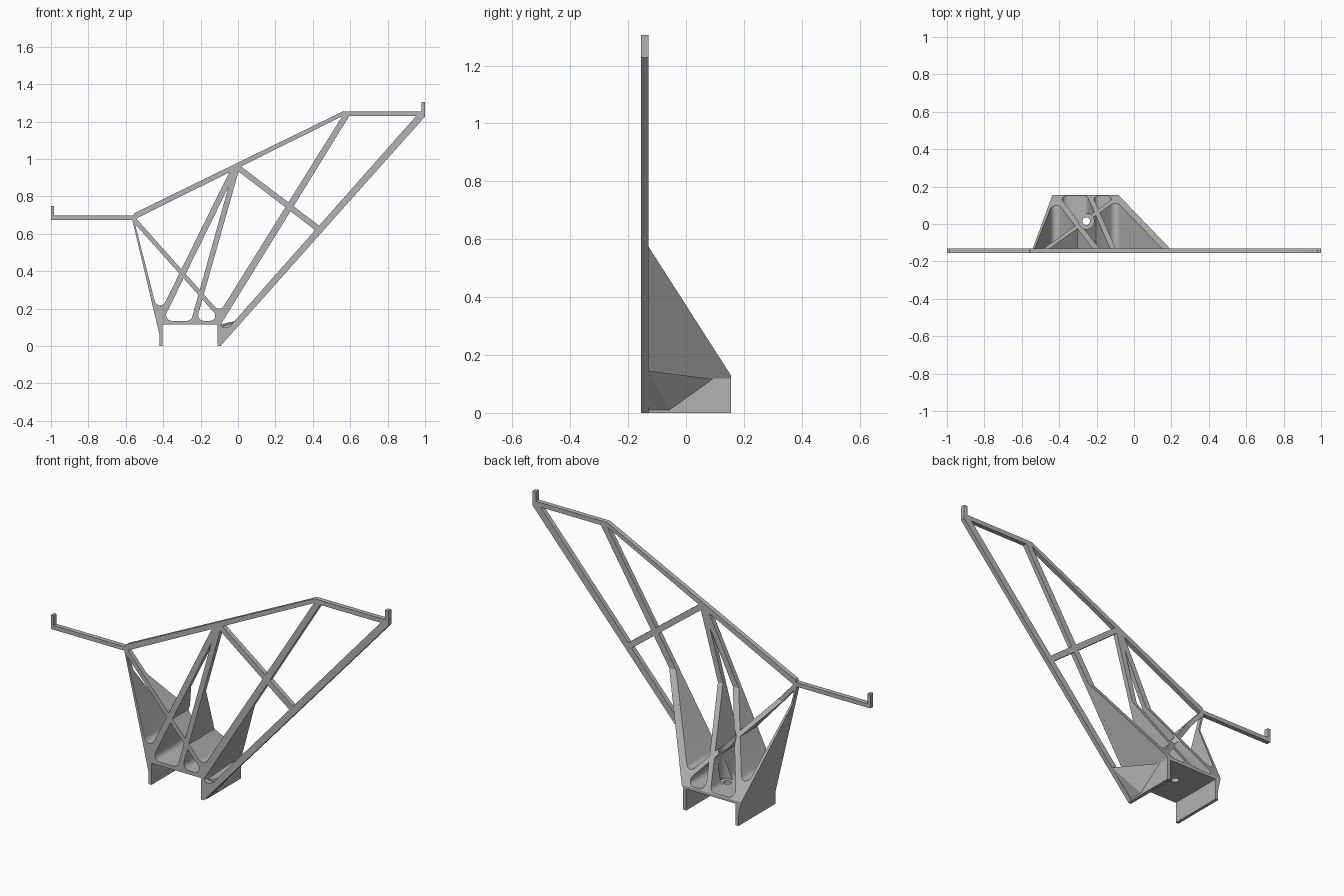
import bpy, bmesh, math
from mathutils import Vector, geometry

cube = bpy.data.objects.get("Cube")
if cube:
    bpy.data.objects.remove(cube)

grey = bpy.data.materials.new("matte grey")
grey.use_nodes = True
grey.diffuse_color = (0.45, 0.45, 0.45, 1)
grey.node_tree.nodes["Principled BSDF"].inputs["Base Color"].default_value = (0.45, 0.45, 0.45, 1)

FRONT, SEAM, BACK = -0.155, -0.13, 0.155

# Edges of the struts, as lines in the x-z plane
LINES = {
    "leg_in": ((-.55, .65), (-.44, .22)),
    "d_up": ((-.543, .68), (-.11, .195)), "d_lo": ((-.543, .644), (-.11, .159)),
    "b_left": ((-.04, .943), (-.393, .227)), "b_right": ((-.05, .853), (-.395, .15)),
    "c_left": ((-.05, .853), (-.243, .163)), "c_right": ((.003, .933), (-.19, .25)),
    "s_left": ((.553, 1.222), (-.088, .195)), "s_right": ((.59, 1.222), (-.08, .135)),
    "long_up": ((.95, 1.227), (-.035, .115)),
    "x_up": ((.01, .965), (.445, .635)), "x_lo": ((.003, .933), (.415, .618)),
    "rail_lo": ((-.543, .682), (.553, 1.227)), "arm_lo": ((0, 1.23), (1, 1.23)),
    "base_top": ((-1, .135), (1, .135)), "sill": ((-1, .1), (1, .1)),
}

# Openings, each bounded by a ring of strut edges
LEFT_HOLES = [
    ("leg_in", "d_lo", "b_left"),
    ("d_up", "rail_lo", "b_left"),
    ("d_up", "b_right", "c_left"),
    ("d_lo", "b_right", "base_top", "c_left"),
    ("c_right", "d_lo", "base_top"),
    ("d_up", "c_right", "x_lo", "s_left"),
    ("rail_lo", "x_up", "s_left"),
]
RIGHT_HOLES = [
    ("s_right", "x_up", "long_up", "arm_lo"),
    ("s_right", "x_lo", "long_up", "sill"),
]


def cross(a, b):
    (p, q), (r, s) = LINES[a], LINES[b]
    p, q, r, s = map(Vector, (p, q, r, s))
    d, e = q - p, s - r
    return p + d * ((r - p).cross(e) / d.cross(e))


def rounded(names):
    """Corner points of an opening, with its lowest corners filleted."""
    pts = [cross(n, names[(i + 1) % len(names)]) for i, n in enumerate(names)]
    out = []
    for i, p in enumerate(pts):
        a, b = pts[i - 1] - p, pts[(i + 1) % len(pts)] - p
        if p.y > 0.23:
            out.append(p)
            continue
        half = a.angle(b) / 2
        u, v = a.normalized(), b.normalized()
        reach = min(0.03 / math.tan(half), a.length * .45, b.length * .45)
        r = reach * math.tan(half)
        mid = (u + v).normalized()
        centre = p + mid * (reach / math.cos(half))
        start, end = p + u * reach - centre, p + v * reach - centre
        sweep = start.angle_signed(end)
        for k in range(9):
            t = -sweep * k / 8
            c, s = math.cos(t), math.sin(t)
            out.append(centre + Vector((start.x * c - start.y * s, start.x * s + start.y * c)))
    return out


def add(name, mesh):
    mesh.materials.clear()
    mesh.materials.append(grey)
    ob = bpy.data.objects.new(name, mesh)
    bpy.context.collection.objects.link(ob)
    return ob


def pierced_slab(name, outline, holes, y0, y1):
    """Extrude an outline with openings from y0 to y1."""
    cu = bpy.data.curves.new(name, 'CURVE')
    cu.dimensions, cu.fill_mode, cu.extrude = '2D', 'BOTH', (y1 - y0) / 2
    for ring in [outline] + [rounded(h) for h in holes]:
        sp = cu.splines.new('POLY')
        sp.points.add(len(ring) - 1)
        for point, p in zip(sp.points, ring):
            point.co = (p[0], p[1], 0, 1)
        sp.use_cyclic_u = True
    tmp = bpy.data.objects.new(name + "_curve", cu)
    bpy.context.collection.objects.link(tmp)
    dg = bpy.context.evaluated_depsgraph_get()
    mesh = bpy.data.meshes.new_from_object(tmp.evaluated_get(dg))
    bpy.data.objects.remove(tmp)
    bm = bmesh.new()
    bm.from_mesh(mesh)
    for v in bm.verts:
        v.co = (v.co.x, (y0 + y1) / 2 - v.co.z, v.co.y)
    bmesh.ops.remove_doubles(bm, verts=bm.verts, dist=1e-5)
    bmesh.ops.recalc_face_normals(bm, faces=bm.faces)
    bm.to_mesh(mesh)
    bm.free()
    return add(name, mesh)


def smooth(ob):
    bpy.ops.object.select_all(action='DESELECT')
    ob.select_set(True)
    bpy.context.view_layer.objects.active = ob
    bpy.ops.object.shade_smooth_by_angle(angle=math.radians(30))


# Flat front frame with two hooked arms
legs = [(-.42, .06), (-.42, 0), (-.403, 0), (-.403, .115), (-.11, .115), (-.11, 0)]
frame_outline = [(-1, .75), (-1, .675), (-.565, .675)] + legs + [
    (-.094, 0), (1, 1.227), (1, 1.305), (.98, 1.305), (.98, 1.254), (.56, 1.254),
    (-.555, .71), (-.56, .697), (-.983, .697), (-.983, .75)]
frame = pierced_slab("front_frame", frame_outline, LEFT_HOLES + RIGHT_HOLES, FRONT, SEAM)

# Deep base and fins behind the frame, trimmed by a sloping plane
fin_outline = [(-.565, .677)] + legs + [
    (-.09, 0), (-.09, .119), (.59, 1.222), (.56, 1.254), (-.555, .71)]
fins = pierced_slab("base_and_fins", fin_outline, LEFT_HOLES, SEAM, BACK)

normal = Vector((0, .445, .285)).normalized()
bpy.ops.mesh.primitive_cube_add(size=4, location=Vector((0, SEAM, .575)) + normal * 2,
                                rotation=(-math.atan2(.445, .285), 0, 0))
cutters = [bpy.context.object]
# Screw hole through the base and the driver shaft above it
for radius, low, high in ((.02, -.1, .3), (.042, .136, 1)):
    bpy.ops.mesh.primitive_cylinder_add(vertices=32, radius=radius, depth=high - low,
                                        location=(-.255, .015, (low + high) / 2))
    cutters.append(bpy.context.object)
for cutter in cutters:
    cutter.hide_render = True
    mod = fins.modifiers.new("trim", 'BOOLEAN')
    mod.operation, mod.solver, mod.object = 'DIFFERENCE', 'EXACT', cutter
trimmed = bpy.data.meshes.new_from_object(
    fins.evaluated_get(bpy.context.evaluated_depsgraph_get()))
fins.modifiers.clear()
fins.data = trimmed
trimmed.materials.clear()
trimmed.materials.append(grey)
for cutter in cutters:
    bpy.data.objects.remove(cutter)

# Gusset under the long diagonal strut
bm = bmesh.new()
for co in ((-.1, SEAM, 0), (-.1, -.05, 0), (-.1, .11, .115), (-.1, SEAM, .1),
           (-.04, SEAM, .1), (.035, SEAM, .145)):
    bm.verts.new(co)
bmesh.ops.convex_hull(bm, input=bm.verts)
mesh = bpy.data.meshes.new("corner_gusset")
bm.to_mesh(mesh)
bm.free()
add("corner_gusset", mesh)

for ob in (frame, fins):
    smooth(ob)
